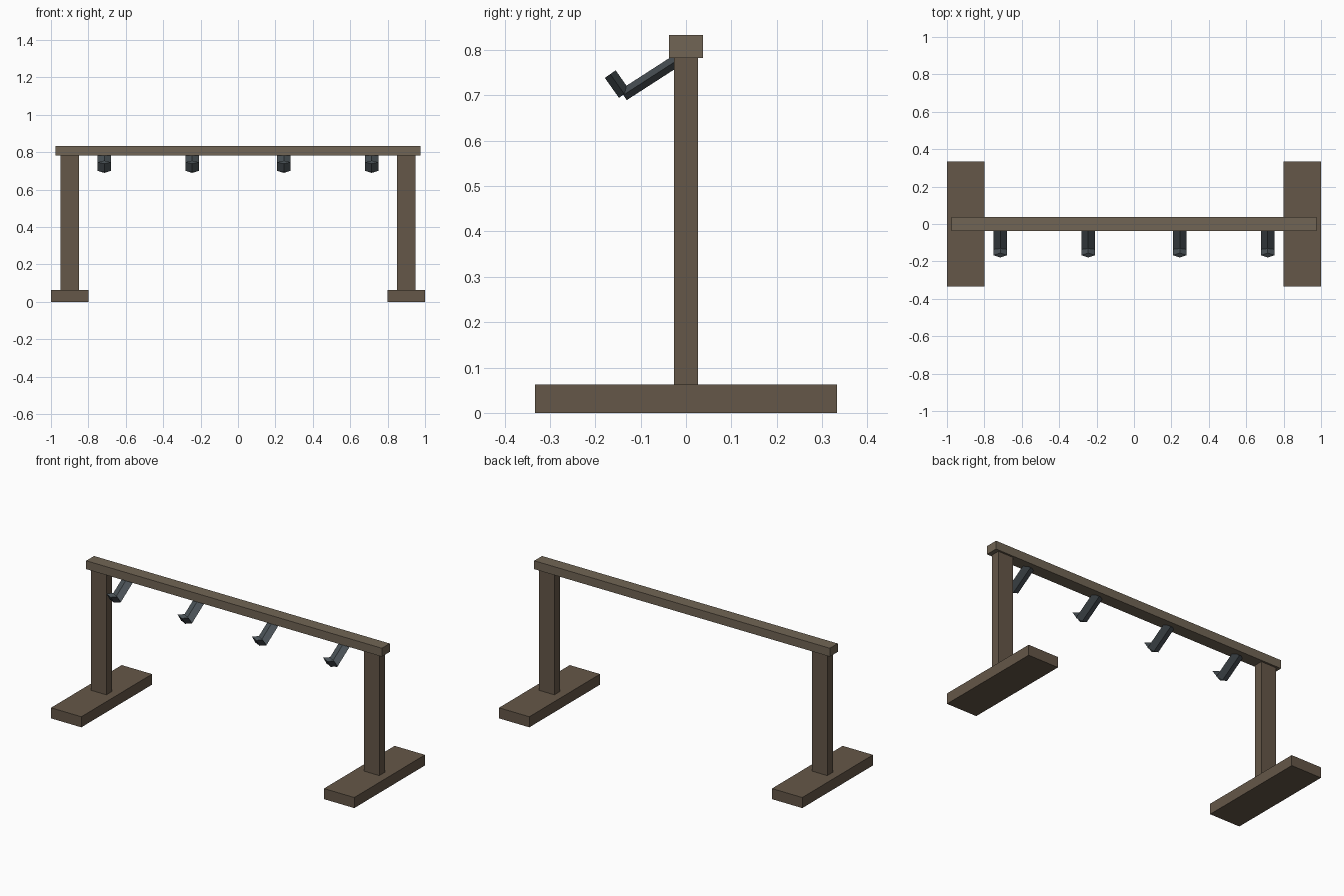
import bpy, bmesh
from mathutils import Matrix, Vector

if "Cube" in bpy.data.objects:
    bpy.data.objects.remove(bpy.data.objects["Cube"])


def material(name, rgb):
    m = bpy.data.materials.new(name)
    m.diffuse_color = (*rgb, 1)
    m.use_nodes = True
    m.node_tree.nodes["Principled BSDF"].inputs["Base Color"].default_value = m.diffuse_color
    return m


WOOD = material("dark_wood", (0.130, 0.095, 0.065))
RAIL = material("rail_wood", (0.165, 0.130, 0.090))
METAL = material("dark_metal", (0.065, 0.080, 0.090))


def finish(name, bm, mat):
    mesh = bpy.data.meshes.new(name)
    bm.to_mesh(mesh)
    bm.free()
    mesh.materials.append(mat)
    obj = bpy.data.objects.new(name, mesh)
    bpy.context.collection.objects.link(obj)
    return obj


def box(name, lo, hi, mat):
    lo, hi = Vector(lo), Vector(hi)
    bm = bmesh.new()
    bmesh.ops.create_cube(bm, size=1, matrix=Matrix.Translation((lo + hi) / 2)
                          @ Matrix.Diagonal((*(hi - lo), 1)))
    return finish(name, bm, mat)


def diamond_bar(bm, start, end, width, thick):
    """Four-sided bar with a flattened diamond section, running in a yz plane."""
    start, end = Vector(start), Vector(end)
    axis = (end - start).normalized()
    x = Vector((1, 0, 0))
    turn = Matrix((x, axis.cross(x), axis)).transposed().to_4x4()
    size = Matrix.Diagonal((width, thick, (end - start).length, 1))
    bmesh.ops.create_cone(bm, cap_ends=True, segments=4, radius1=0.5, radius2=0.5, depth=1,
                          matrix=Matrix.Translation((start + end) / 2) @ turn @ size)


# Feet and posts
for side, s in (("left", -1), ("right", 1)):
    x = 0.9 * s
    box(f"{side}_foot", (x - 0.1, -0.333, 0), (x + 0.1, 0.333, 0.063), WOOD)
    box(f"{side}_post", (x - 0.05, -0.026, 0.063), (x + 0.05, 0.026, 0.83), WOOD)

# Top rail
box("top_rail", (-0.975, -0.037, 0.783), (0.975, 0.037, 0.833), RAIL)

# Hooks: sloping arm plus upturned tip
for i, x in enumerate((-0.715, -0.245, 0.245, 0.715)):
    bm = bmesh.new()
    diamond_bar(bm, (x, 0, 0.79), (x, -0.138, 0.701), 0.073, 0.027)
    diamond_bar(bm, (x, -0.136, 0.703), (x, -0.167, 0.747), 0.073, 0.029)
    finish(f"hook_{i + 1}", bm, METAL)
